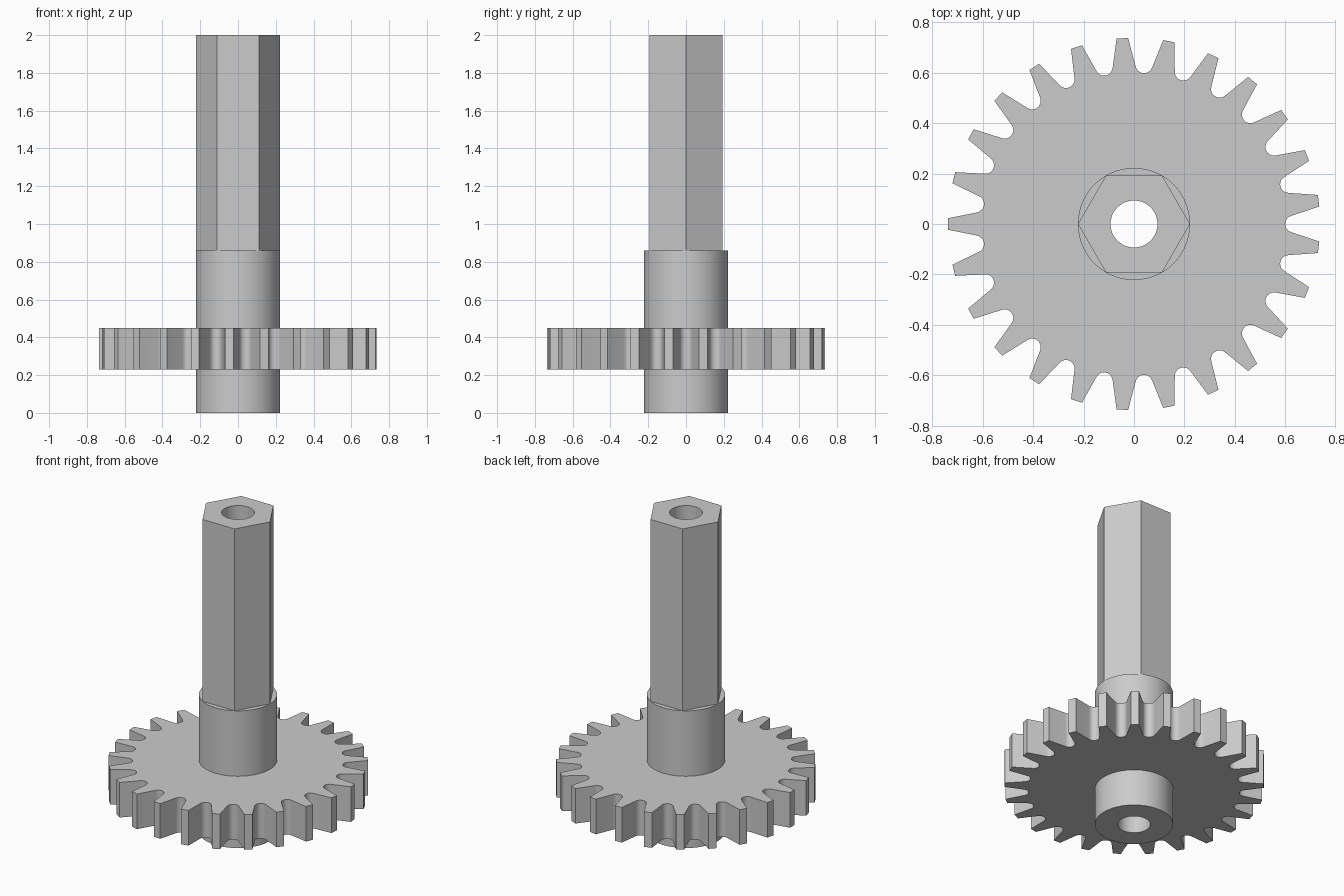
import bpy
import bmesh
from math import sin, cos, tan, pi, radians

cube = bpy.data.objects.get("Cube")
if cube:
    bpy.data.objects.remove(cube, do_unlink=True)

GREY = (0.6, 0.6, 0.6)
metal = bpy.data.materials.new("plain grey")
metal.use_nodes = True
metal.diffuse_color = (*GREY, 1)
metal.node_tree.nodes["Principled BSDF"].inputs["Base Color"].default_value = (*GREY, 1)

SHAFT_R = 0.222
BORE_R = 0.093


def ring(radius, sides):
    """Regular polygon with a corner on +x."""
    return [(radius * cos(2 * pi * i / sides), radius * sin(2 * pi * i / sides))
            for i in range(sides)]


def gear_outline(teeth, tip_r, tip_half, root_r, root_fillet, flank, steps=10):
    """Straight-sided teeth with flat tips and round gap bottoms."""
    pts = []
    for t in range(teeth):
        gap = pi + 2 * pi * (t + 0.5) / teeth
        half_pitch = pi / teeth
        tip = tip_r * sin(half_pitch) - tip_half
        local = [(tip_r * cos(half_pitch), -tip)]
        start = -(pi / 2 + flank)
        sweep = pi - 2 * flank
        for i in range(steps + 1):
            a = start - sweep * i / steps
            local.append((root_r + root_fillet * cos(a), root_fillet * sin(a)))
        local.append((tip_r * cos(half_pitch), tip))
        pts += [(u * cos(gap) - v * sin(gap), u * sin(gap) + v * cos(gap))
                for u, v in local]
    return pts


def bored_prism(name, outline, hole, z0, z1):
    """Extrude an outline with a hole in it from z0 to z1."""
    bm = bmesh.new()
    edges = []
    for loop in (outline, hole):
        vs = [bm.verts.new((x, y, z0)) for x, y in loop]
        edges += [bm.edges.new((vs[i - 1], vs[i])) for i in range(len(vs))]
    bmesh.ops.triangle_fill(bm, edges=edges, use_beauty=True, normal=(0, 0, 1))
    top = bmesh.ops.extrude_face_region(bm, geom=bm.faces[:], use_keep_orig=True)
    moved = [g for g in top["geom"] if isinstance(g, bmesh.types.BMVert)]
    bmesh.ops.translate(bm, verts=moved, vec=(0, 0, z1 - z0))
    bmesh.ops.recalc_face_normals(bm, faces=bm.faces[:])
    mesh = bpy.data.meshes.new(name)
    bm.to_mesh(mesh)
    bm.free()
    mesh.materials.append(metal)
    obj = bpy.data.objects.new(name, mesh)
    bpy.context.collection.objects.link(obj)
    bpy.ops.object.select_all(action='DESELECT')
    obj.select_set(True)
    bpy.context.view_layer.objects.active = obj
    bpy.ops.object.shade_smooth_by_angle(angle=radians(25))
    return obj


bore = ring(BORE_R, 48)

# Round journal through the gear
bored_prism("round_shaft", ring(SHAFT_R, 96), bore, 0, 0.86)

# Hexagonal drive shaft
bored_prism("hex_shaft", ring(SHAFT_R, 6), bore, 0.86, 2)

# Toothed wheel
teeth = gear_outline(25, 0.74, 0.023, 0.633, 0.034, radians(17.6))
bored_prism("gear_wheel", teeth, ring(SHAFT_R, 96), 0.23, 0.45)
